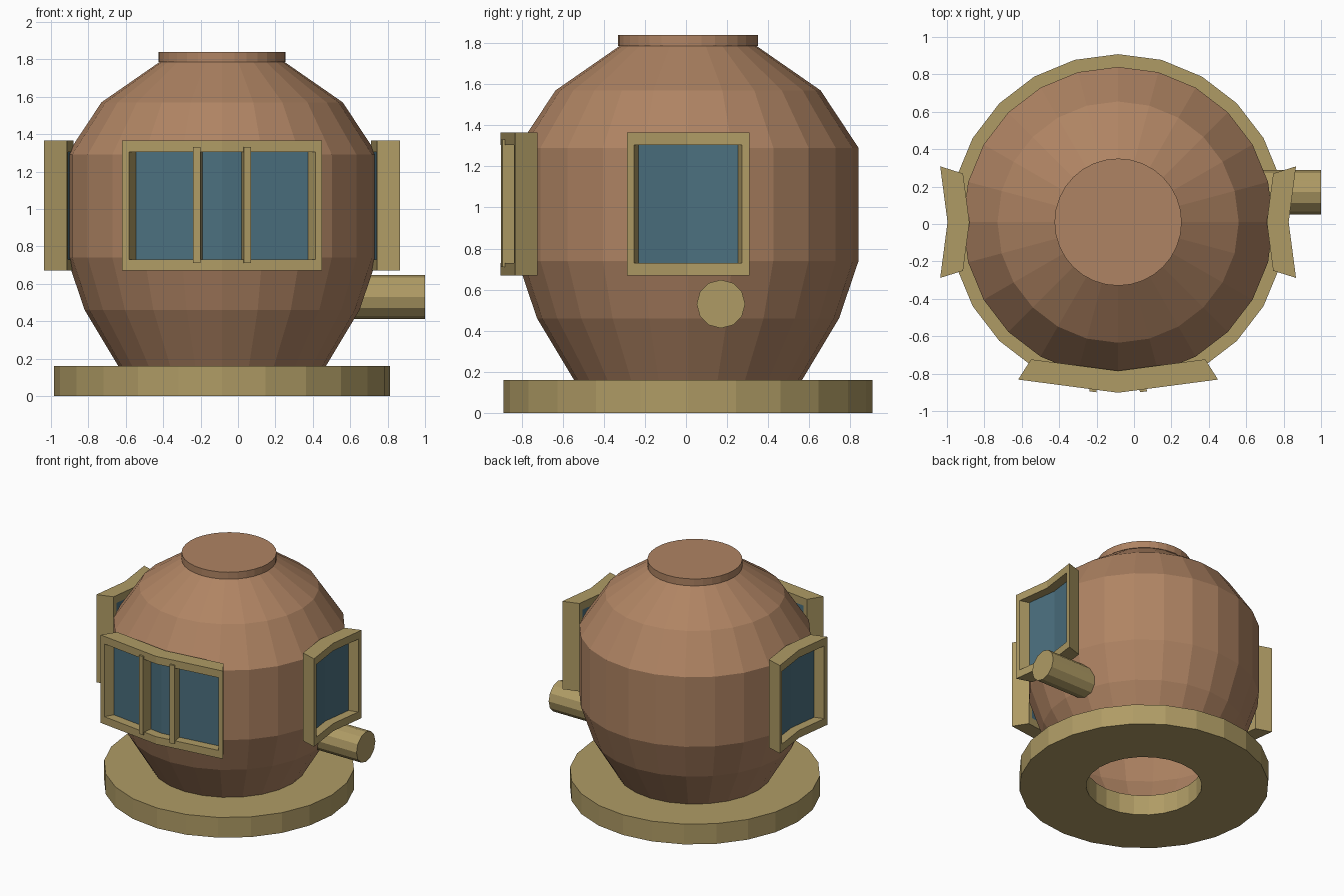
import bpy, bmesh
from math import sin, cos, pi, radians
from mathutils import Vector, Matrix

if "Cube" in bpy.data.objects:
    bpy.data.objects.remove(bpy.data.objects["Cube"])

AXIS = Vector((-0.085, 0.01, 0))     # vertical axis of the helmet


def material(name, rgb):
    m = bpy.data.materials.new(name)
    m.diffuse_color = (*rgb, 1)
    m.use_nodes = True
    m.node_tree.nodes["Principled BSDF"].inputs["Base Color"].default_value = m.diffuse_color
    return m


COPPER = material("copper", (0.43, 0.23, 0.125))
BRASS = material("brass", (0.43, 0.33, 0.13))
GLASS = material("glass", (0.07, 0.16, 0.21))


def finish(bm, name, mat, loc=AXIS):
    bmesh.ops.recalc_face_normals(bm, faces=bm.faces)
    me = bpy.data.meshes.new(name)
    bm.to_mesh(me)
    bm.free()
    ob = bpy.data.objects.new(name, me)
    ob.location = loc
    me.materials.append(mat)
    bpy.context.collection.objects.link(ob)
    return ob


def lathe(name, profile, mat, sides=24, closed=False, cap=False):
    bm = bmesh.new()
    rings = [[bm.verts.new((r * cos(2 * pi * i / sides), r * sin(2 * pi * i / sides), z))
              for i in range(sides)] for r, z in profile]
    pairs = list(zip(rings, rings[1:]))
    if closed:
        pairs.append((rings[-1], rings[0]))
    for a, b in pairs:
        for i in range(sides):
            j = (i + 1) % sides
            bm.faces.new((a[i], a[j], b[j], b[i]))
    if cap:
        bm.faces.new(rings[-1])
    return finish(bm, name, mat)


def facet_point(deg, r, corner):
    """Point on the 24-sided outline, extending the last facet past its corner."""
    if abs(deg) > corner:
        r *= cos(radians(7.5)) / cos(radians(abs(deg) - corner + 7.5))
    a = radians(deg)
    return r * sin(a), -r * cos(a)


def arc_panel(name, degs, corner, zs, r_out, r_in, mat, turn, hole=None):
    """Curved slab; cells whose middle lies within +-hole are left open."""
    bm = bmesh.new()
    grid = [[bm.verts.new((*facet_point(d, r_out, corner), z)) for z in zs] for d in degs]
    for i in range(len(degs) - 1):
        for k in range(len(zs) - 1):
            if hole and abs(degs[i] + degs[i + 1]) / 2 < hole and k == 1:
                continue
            bm.faces.new((grid[i][k], grid[i + 1][k], grid[i + 1][k + 1], grid[i][k + 1]))
    ext = bmesh.ops.extrude_face_region(bm, geom=bm.faces[:], use_keep_orig=True)
    s = r_in / r_out
    for v in ext["geom"]:
        if isinstance(v, bmesh.types.BMVert):
            v.co.x *= s
            v.co.y *= s
    ob = finish(bm, name, mat)
    ob.rotation_euler.z = radians(turn)
    return ob


def window(name, corner, turn):
    mids = list(range(-corner + 0, corner + 1, 15))
    opening, end = corner + 15.5 - 15, corner + 17.4 - 15
    arc_panel(name + "_frame", [-end, -opening] + mids[1:-1] + [opening, end], corner - 15,
              [0.67, 0.73, 1.305, 1.365], 0.912, 0.795, BRASS, turn, opening)
    arc_panel(name + "_glass", [-opening - 0.5] + mids[1:-1] + [opening + 0.5], corner - 15,
              [0.71, 1.325], 0.842, 0.80, GLASS, turn)


# helmet shell, open underneath, and top disc
lathe("helmet_shell", [(0.555, 0.16), (0.735, 0.46), (0.83, 0.74), (0.83, 1.29),
                       (0.645, 1.57), (0.335, 1.785)], COPPER)
lathe("top_disc", [(0.33, 1.785), (0.34, 1.785), (0.34, 1.84)], COPPER, sides=32, cap=True)

# collar ring with neck hole
lathe("collar_ring", [(0.417, 0), (0.898, 0), (0.898, 0.16), (0.417, 0.16)], BRASS, closed=True)

# front and side windows
window("front_window", 30, 0)
window("right_window", 15, 90)
window("left_window", 15, -90)

# upright bars of the front window
for side, label in ((-1, "left"), (1, "right")):
    bm = bmesh.new()
    bmesh.ops.create_cube(bm, size=1, matrix=Matrix.Rotation(radians(8.5 * side), 4, 'Z')
                          @ Matrix.Translation((0, -0.872, 1.02))
                          @ Matrix.Diagonal((0.038, 0.09, 0.62, 1)))
    finish(bm, label + "_window_bar", BRASS)

# air pipe
bm = bmesh.new()
bmesh.ops.create_cone(bm, cap_ends=True, segments=12, radius1=0.118, radius2=0.118, depth=0.5,
                      matrix=Matrix.Rotation(pi / 2, 4, 'Y'))
finish(bm, "air_pipe", BRASS, (0.75, 0.17, 0.53))
